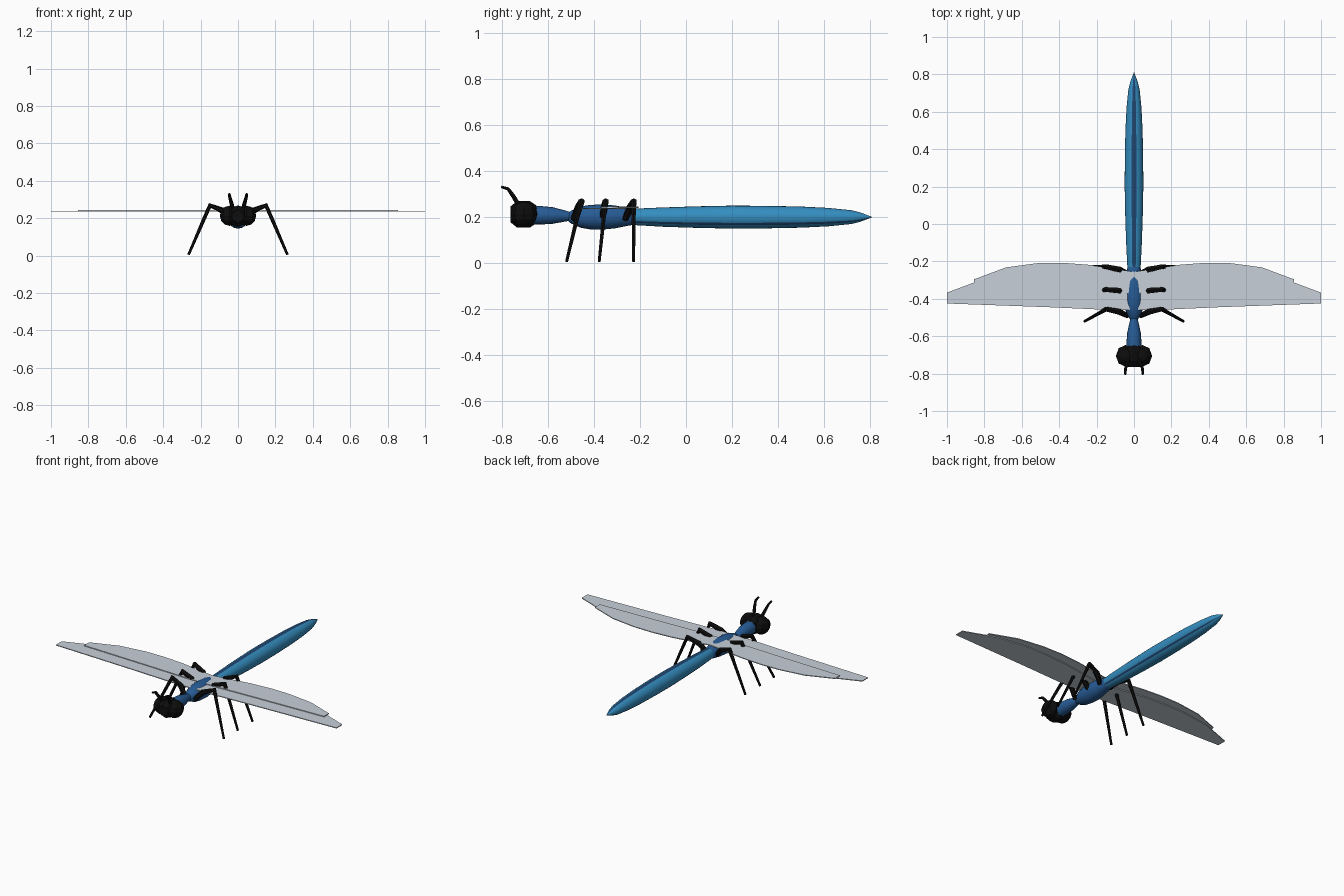
import bpy, bmesh, math
from mathutils import Vector

if "Cube" in bpy.data.objects:
    bpy.data.objects.remove(bpy.data.objects["Cube"])


def material(name, rgb):
    m = bpy.data.materials.new(name)
    m.diffuse_color = (*rgb, 1)
    m.use_nodes = True
    m.node_tree.nodes["Principled BSDF"].inputs["Base Color"].default_value = m.diffuse_color
    return m


BLACK = material("black", (0.004, 0.004, 0.004))
DEEP = material("deep blue", (0.02, 0.105, 0.30))
BRIGHT = material("bright blue", (0.035, 0.27, 0.53))
NAVY = material("navy stripe", (0.014, 0.06, 0.16))
WING = material("wing grey", (0.57, 0.63, 0.69))


def finish(name, bm, mats, smooth=False):
    bmesh.ops.recalc_face_normals(bm, faces=bm.faces)
    mesh = bpy.data.meshes.new(name)
    bm.to_mesh(mesh)
    bm.free()
    for m in mats:
        mesh.materials.append(m)
    ob = bpy.data.objects.new(name, mesh)
    bpy.context.collection.objects.link(ob)
    if smooth:
        bpy.ops.object.select_all(action='DESELECT')
        bpy.context.view_layer.objects.active = ob
        ob.select_set(True)
        bpy.ops.object.shade_smooth_by_angle(angle=math.radians(40))
    return ob


def skin(bm, rings):
    """Join rings of vertices into a closed tube."""
    n = len(rings[0])
    for a, b in zip(rings, rings[1:]):
        for i in range(n):
            bm.faces.new((a[i], a[(i + 1) % n], b[(i + 1) % n], b[i]))
    bm.faces.new(rings[0])
    bm.faces.new(rings[-1][::-1])


def lathe(name, profile, mats, sides, wide=1.0, smooth=True, rule=None):
    """Body section along y; profile rows are (y, centre z, radius)."""
    bm = bmesh.new()
    rings = []
    for y, z, r in profile:
        rings.append([bm.verts.new((wide * r * math.sin(2 * math.pi * i / sides), y,
                                    z + r * math.cos(2 * math.pi * i / sides)))
                      for i in range(sides)])
    skin(bm, rings)
    if rule:
        for f in bm.faces:
            f.material_index = rule(f.calc_center_median())
    return finish(name, bm, mats, smooth)


def limb(name, points, radii, sides=6):
    """Tapered jointed tube through the points."""
    bm = bmesh.new()
    pts = [Vector(p) for p in points]
    rings = []
    for k, p in enumerate(pts):
        d = (pts[min(k + 1, len(pts) - 1)] - pts[max(k - 1, 0)]).normalized()
        u = d.cross(Vector((0, 1, 0))).normalized()
        v = d.cross(u)
        rings.append([bm.verts.new(p + radii[k] * (u * math.cos(2 * math.pi * i / sides)
                                                   + v * math.sin(2 * math.pi * i / sides)))
                      for i in range(sides)])
    skin(bm, rings)
    return finish(name, bm, [BLACK])


def plate(name, outline, z, thick):
    """Thin flat wing."""
    bm = bmesh.new()
    rings = [[bm.verts.new((x, y, h)) for x, y in outline]
             for h in (z - thick / 2, z + thick / 2)]
    skin(bm, rings)
    return finish(name, bm, [WING])


# Abdomen with a dark back stripe and a thin stripe low on each side
def stripes(c):
    a = math.degrees(math.atan2(abs(c.x), c.z - 0.199))
    return 1 if a < 15 or 120 < a < 135 else 0


lathe("abdomen", [(-0.27, 0.200, 0.030), (-0.22, 0.200, 0.036), (-0.10, 0.199, 0.042),
                  (0.05, 0.199, 0.047), (0.20, 0.199, 0.050), (0.35, 0.199, 0.049),
                  (0.50, 0.199, 0.046), (0.62, 0.199, 0.040), (0.72, 0.199, 0.030),
                  (0.76, 0.199, 0.020), (0.81, 0.199, 0.001)],
      [BRIGHT, NAVY], 24, rule=stripes)

# Thorax and neck
lathe("thorax", [(-0.52, 0.199, 0.012), (-0.50, 0.199, 0.028), (-0.46, 0.199, 0.046),
                 (-0.42, 0.199, 0.053), (-0.37, 0.199, 0.055), (-0.31, 0.200, 0.050),
                 (-0.26, 0.200, 0.040), (-0.22, 0.200, 0.033)], [DEEP], 16)
lathe("neck", [(-0.68, 0.207, 0.040), (-0.63, 0.207, 0.040), (-0.58, 0.206, 0.036),
               (-0.53, 0.204, 0.025), (-0.50, 0.202, 0.018)], [DEEP], 16)

# Head with a bulging eye on each side
lathe("head", [(-0.765, 0.211, 0.034), (-0.735, 0.211, 0.058),
               (-0.68, 0.211, 0.058), (-0.645, 0.211, 0.034)], [BLACK], 8, smooth=False)
for s, side in ((-1, "left"), (1, "right")):
    bm = bmesh.new()
    bmesh.ops.create_uvsphere(bm, u_segments=8, v_segments=6, radius=1)
    for v in bm.verts:
        v.co = Vector((s * 0.045 + v.co.x * 0.052, -0.705 + v.co.y * 0.058,
                       0.213 + v.co.z * 0.054))
    finish(side + "_eye", bm, [BLACK])

    # Antennae
    limb(side + "_antenna", [(s * 0.025, -0.725, 0.245), (s * 0.038, -0.752, 0.290),
                             (s * 0.046, -0.775, 0.322), (s * 0.046, -0.805, 0.331)],
         [0.011, 0.010, 0.008, 0.006])

    # Legs: hip y, knee y, foot y
    for part, hip, knee, foot in (("front", -0.490, -0.455, -0.520),
                                  ("middle", -0.365, -0.350, -0.378),
                                  ("hind", -0.265, -0.228, -0.228)):
        mid = hip * 0.4 + knee * 0.6
        limb(side + "_" + part + "_leg",
             [(s * 0.035, hip, 0.190), (s * 0.080, mid, 0.240), (s * 0.150, knee, 0.268),
              (s * 0.180, knee * 0.72 + foot * 0.28, 0.200), (s * 0.264, foot, 0.006)],
             [0.014, 0.017, 0.014, 0.010, 0.007])

    # Wings share one outline; the hind pair is shorter
    shape = [(0.0, -0.035), (0.12, -0.035), (0.45, -0.020), (1.0, 0.0), (1.0, 0.058),
             (0.80, 0.133), (0.60, 0.160), (0.45, 0.162), (0.29, 0.150), (0.0, 0.105)]
    for part, size, y0, z in (("fore", 1.0, -0.425, 0.237), ("hind", 0.855, -0.345, 0.242)):
        plate(side + "_" + part + "_wing",
              [(s * x * size, y0 + y * (1 if y > 0 else size)
                * (0.85 if part == "hind" else 1)) for x, y in shape], z, 0.005)
